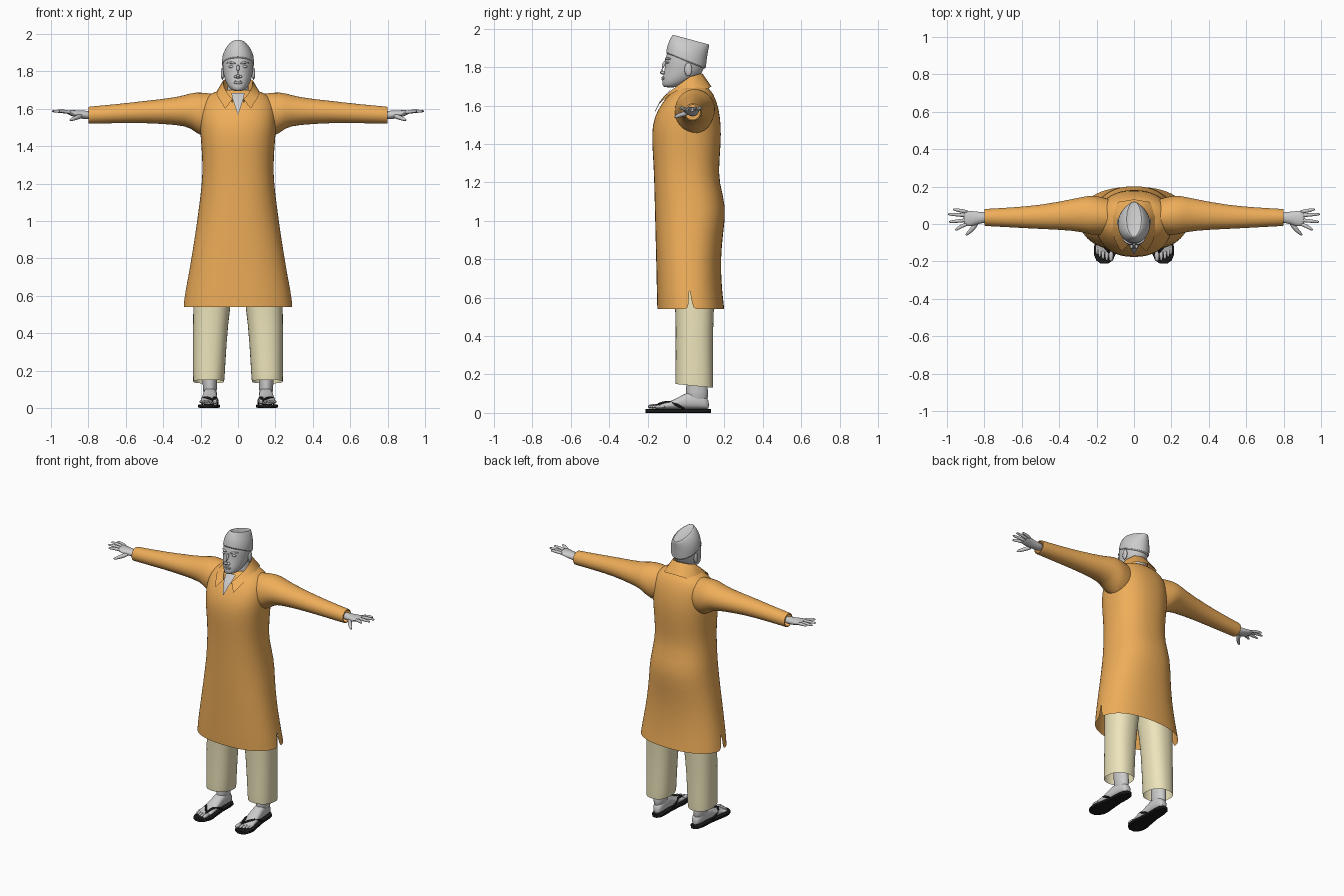
import bpy, bmesh, math
from mathutils import Vector as V

X, Y, Z = V((1, 0, 0)), V((0, 1, 0)), V((0, 0, 1))


def material(name, rgb):
    m = bpy.data.materials.new(name)
    m.diffuse_color = (*rgb, 1)
    return m


ORANGE = material("orange_cloth", (0.86, 0.42, 0.10))
CREAM = material("cream_cloth", (0.85, 0.78, 0.50))
BLACK = material("black_rubber", (0.01, 0.01, 0.01))


def finish(name, bm, mat=None, mirror=False, subdiv=1):
    bmesh.ops.remove_doubles(bm, verts=bm.verts, dist=1e-5)
    bmesh.ops.recalc_face_normals(bm, faces=bm.faces)
    me = bpy.data.meshes.new(name)
    bm.to_mesh(me)
    bm.free()
    for p in me.polygons:
        p.use_smooth = True
    me.set_sharp_from_angle(angle=math.radians(50))
    ob = bpy.data.objects.new(name, me)
    bpy.context.collection.objects.link(ob)
    if mat:
        me.materials.append(mat)
    if mirror:
        ob.modifiers.new("mirror", 'MIRROR')
    if subdiv:
        s = ob.modifiers.new("smooth", 'SUBSURF')
        s.levels = s.render_levels = subdiv
    return ob


def strip(bm, rings, closed):
    rows = [[bm.verts.new(p) for p in r] for r in rings]
    n = len(rows[0])
    for a, b in zip(rows, rows[1:]):
        for i in range(n if closed else n - 1):
            j = (i + 1) % n
            bm.faces.new((a[i], a[j], b[j], b[i]))
    return rows


def loft(name, rings, mat=None, caps=True, closed=True, **kw):
    bm = bmesh.new()
    rows = strip(bm, rings, closed)
    if caps and closed:
        bm.faces.new(rows[0])
        bm.faces.new(rows[-1])
    return finish(name, bm, mat, **kw)


def oval(c, u, v, ru, rv, n=24, p=2.0, a0=0.0, a1=2 * math.pi, end=False):
    pts = []
    for i in range(n + end):
        a = a0 + (a1 - a0) * i / n
        k, s = math.cos(a), math.sin(a)
        pts.append(V(c) + u * ru * math.copysign(abs(k) ** (2 / p), k)
                   + v * rv * math.copysign(abs(s) ** (2 / p), s))
    return pts


def level(z, hw, yf, yb, cx=0, slope=0, p=2.0):
    """Horizontal ring given by half width and front/back y."""
    r = oval((cx, (yf + yb) / 2, z), X, Y, hw, (yb - yf) / 2, p=p)
    for q in r:
        q.z += slope * q.y
    return r


def tube(name, pts, radii, mat=None, n=10, **kw):
    pts = [V(p) for p in pts]
    rings = []
    for i, p in enumerate(pts):
        t = pts[min(i + 1, len(pts) - 1)] - pts[max(i - 1, 0)]
        q = t.to_track_quat('Z', 'Y')
        rings.append(oval(p, q @ X, q @ Y, radii[i], radii[i], n))
    return loft(name, rings, mat, **kw)


def ball(name, c, size, **kw):
    bm = bmesh.new()
    bmesh.ops.create_uvsphere(bm, u_segments=16, v_segments=10, radius=1)
    for v in bm.verts:
        v.co = V(c) + V([a * b for a, b in zip(v.co, size)])
    return finish(name, bm, subdiv=0, **kw)


# Long tunic: front and back halves meet at the sides, split open at the hem
TUNIC = [(.54, .292, -.15, .20, .012), (.60, .284, -.152, .193, .006), (.66, .274, -.153, .187, 0),
         (.80, .25, -.156, .18, 0), (.95, .226, -.16, .195, 0), (1.07, .21, -.163, .212, 0),
         (1.2, .193, -.166, .172, 0), (1.3, .19, -.17, .173, 0), (1.4, .196, -.177, .182, 0),
         (1.5, .205, -.178, .183, 0), (1.58, .205, -.148, .172, 0), (1.64, .19, -.105, .153, 0),
         (1.68, .155, -.065, .13, 0), (1.70, .09, -.045, .105, 0)]
bm = bmesh.new()
for sign, start in ((1, 0), (-1, math.pi)):
    rings = []
    for z, hw, yf, yb, gap in TUNIC:
        r = oval((0, (yf + yb) / 2, z), X, Y, hw, (yb - yf) / 2, 16, 2.3, start, start + math.pi, True)
        r[0].y += sign * gap
        r[-1].y += sign * gap
        rings.append(r)
    strip(bm, rings, False)
finish("tunic", bm, ORANGE)

# Sleeves
SLEEVE = [(.10, .035, 1.565, .09, .112), (.20, .045, 1.567, .108, .122), (.25, .05, 1.592, .102, .094),
          (.32, .05, 1.587, .085, .074), (.5, .037, 1.583, .064, .059), (.65, .035, 1.573, .054, .051),
          (.79, .035, 1.566, .046, .046), (.80, .035, 1.565, .046, .046), (.80, .035, 1.565, .038, .038)]
loft("sleeves", [oval((x, y, z), Y, Z, ry, rz) for x, y, z, ry, rz in SLEEVE], ORANGE, caps=False, mirror=True)

# Folded collar: inner stand, top edge, falling outer edge ending in points
TOP = [(0, .085, 1.768), (.055, .07, 1.765), (.08, .02, 1.75), (.075, -.03, 1.715),
       (.055, -.075, 1.68), (.03, -.112, 1.65)]
FALL = [(0, .132, 1.70), (.085, .118, 1.69), (.118, .04, 1.685), (.115, -.045, 1.678),
        (.10, -.095, 1.65), (.068, -.148, 1.60)]
stand = [(x * .9, y * .9, z - .07) for x, y, z in TOP]
loft("collar", [stand, TOP, FALL], ORANGE, closed=False, mirror=True, subdiv=0)

# Skin showing in the neck opening, and the neck
loft("neck_opening", [[(-w, y, z), (0, y - .004, z), (w, y, z)] for w, y, z in
     ((.002, -.158, 1.57), (.018, -.133, 1.62), (.028, -.11, 1.65), (.036, -.075, 1.685))],
     closed=False, subdiv=0)
loft("neck", [level(1.60, .07, -.05, .10), level(1.68, .058, -.035, .09), level(1.78, .056, -.03, .085)])

# Head
HEAD = [(1.694, .022, -.115, -.05), (1.705, .044, -.124, -.01), (1.735, .064, -.124, .05),
        (1.77, .075, -.116, .085), (1.80, .081, -.110, .096), (1.84, .084, -.108, .10),
        (1.88, .083, -.10, .10), (1.92, .06, -.07, .08)]
loft("head", [level(*r) for r in HEAD])
tube("nose", [(0, -.104, 1.838), (0, -.122, 1.80), (0, -.133, 1.776), (0, -.112, 1.764)],
     [.008, .011, .014, .012])
ball("nostrils", (.013, -.12, 1.771), (.009, .012, .008), mirror=True)
ball("eyes", (.036, -.094, 1.825), (.014, .010, .007), mirror=True)
tube("brows", [(.012, -.108, 1.84), (.036, -.102, 1.848), (.062, -.077, 1.843)], [.005, .007, .004], mirror=True)
for part, z, r in (("upper_lip", 1.747, .0055), ("lower_lip", 1.737, .0065)):
    tube(part, [(-.028, -.110, 1.742), (-.012, -.123, z), (.012, -.123, z), (.028, -.110, 1.742)],
         [.002, r, r, .002])
ball("ears", (.083, .012, 1.788), (.009, .02, .034), mirror=True)

# Tilted folded cap with a sunken crown
CAP = [(1.83, .085, -.102, .100, 0, -.4), (1.831, .088, -.106, .104, 0, -.4), (1.88, .086, -.098, .109, 0, -.34),
       (1.92, .071, -.085, .116, 0, -.3), (1.947, .049, -.072, .122, 0, -.27), (1.953, .04, -.068, .122, 0, -.27),
       (1.943, .03, -.055, .108, 0, -.27)]
loft("cap", [level(*r) for r in CAP])

# Hands: palm, four spread fingers, forward thumb
PALM = [(.77, .035, 1.565, .028, .024), (.83, .034, 1.567, .031, .023), (.865, .028, 1.572, .042, .02),
        (.895, .03, 1.578, .043, .015), (.912, .033, 1.58, .038, .011)]
loft("palms", [oval((x, y, z), Y, Z, ry, rz, 16) for x, y, z, ry, rz in PALM], mirror=True)
for i, (y0, x1, y1) in enumerate(((.064, .968, .078), (.045, .995, .052), (.022, .99, .012), (.002, .958, -.03))):
    tube(f"finger_{i + 1}", [(.885, y0, 1.578), (.93, (y0 + y1) / 2, 1.586), (x1 - .01, y1, 1.587), (x1, y1, 1.586)],
         [.011, .011, .008, .004], n=8, mirror=True)
tube("thumb", [(.835, .015, 1.563), (.862, -.025, 1.553), (.888, -.05, 1.543), (.9, -.06, 1.538)],
     [.015, .014, .010, .005], n=8, mirror=True)

# Trousers: two open legs and a hidden seat
LEG = [(.145, .083, -.055, .142, .157, -.1), (.16, .085, -.056, .143, .156, -.09), (.35, .09, -.054, .14, .151),
       (.54, .099, -.055, .145, .142), (.72, .112, -.07, .155, .122), (.88, .11, -.09, .165, .10)]
loft("trouser_legs", [level(*r, p=2.3) for r in LEG], CREAM, caps=False, mirror=True)
loft("trouser_seat", [level(z, w, f, b, p=2.3) for z, w, f, b in
     ((.80, .16, -.07, .14), (.88, .195, -.11, .17), (1.0, .185, -.12, .17), (1.08, .175, -.12, .155))],
     CREAM, caps=False)


# Feet: lofted along y and splayed slightly outwards
def fx(y):
    return .150 - y * .04


FOOT = [(.120, .016, .06), (.105, .031, .09), (.06, .037, .11), (.01, .038, .112), (-.04, .041, .08),
        (-.09, .047, .058), (-.14, .05, .044), (-.165, .043, .034)]
loft("feet", [oval((fx(y), y, .02 + (t - .02) / 2), X, Z, w, (t - .02) / 2, 16, 2.5) for y, w, t in FOOT], mirror=True)
loft("ankles", [level(*r) for r in ((.05, .035, .0, .118, .15), (.11, .038, .0, .115, .15),
     (.17, .04, .002, .11, .152), (.32, .048, -.01, .11, .152))], mirror=True)
for i, (dx, tip, r) in enumerate(((-.035, -.198, .014), (-.012, -.195, .010), (.008, -.187, .010),
                                  (.026, -.177, .009), (.041, -.163, .009))):
    x = fx(tip) + dx
    tube(f"toe_{i + 1}", [(x, tip + .06, .034), (x, tip + .02, .034), (x, tip + .004, .032), (x, tip, .03)],
         [r, r, r * .8, r * .4], n=8, mirror=True)

# Flip-flops: flat sole and a V strap from the toe gap
SOLE = [(-.21, .022), (-.195, .044), (-.165, .057), (-.13, .06), (-.08, .052), (0, .042), (.07, .041),
        (.11, .034), (.13, .016)]
loft("sandal_soles", [oval((fx(y), y, .01), X, Z, w, .01, 16, 5) for y, w in SOLE], BLACK, mirror=True, subdiv=0)
for side, s in (("inner", -1), ("outer", 1)):
    c = fx(-.15) - .022
    tube(f"sandal_strap_{side}", [(c, -.155, .025), (c, -.148, .05), (fx(-.09) + s * .03, -.09, .058),
         (fx(-.05) + s * .043, -.05, .045), (fx(0) + s * .04, .0, .015)], [.006, .007, .009, .008, .006],
         BLACK, n=8, mirror=True)
